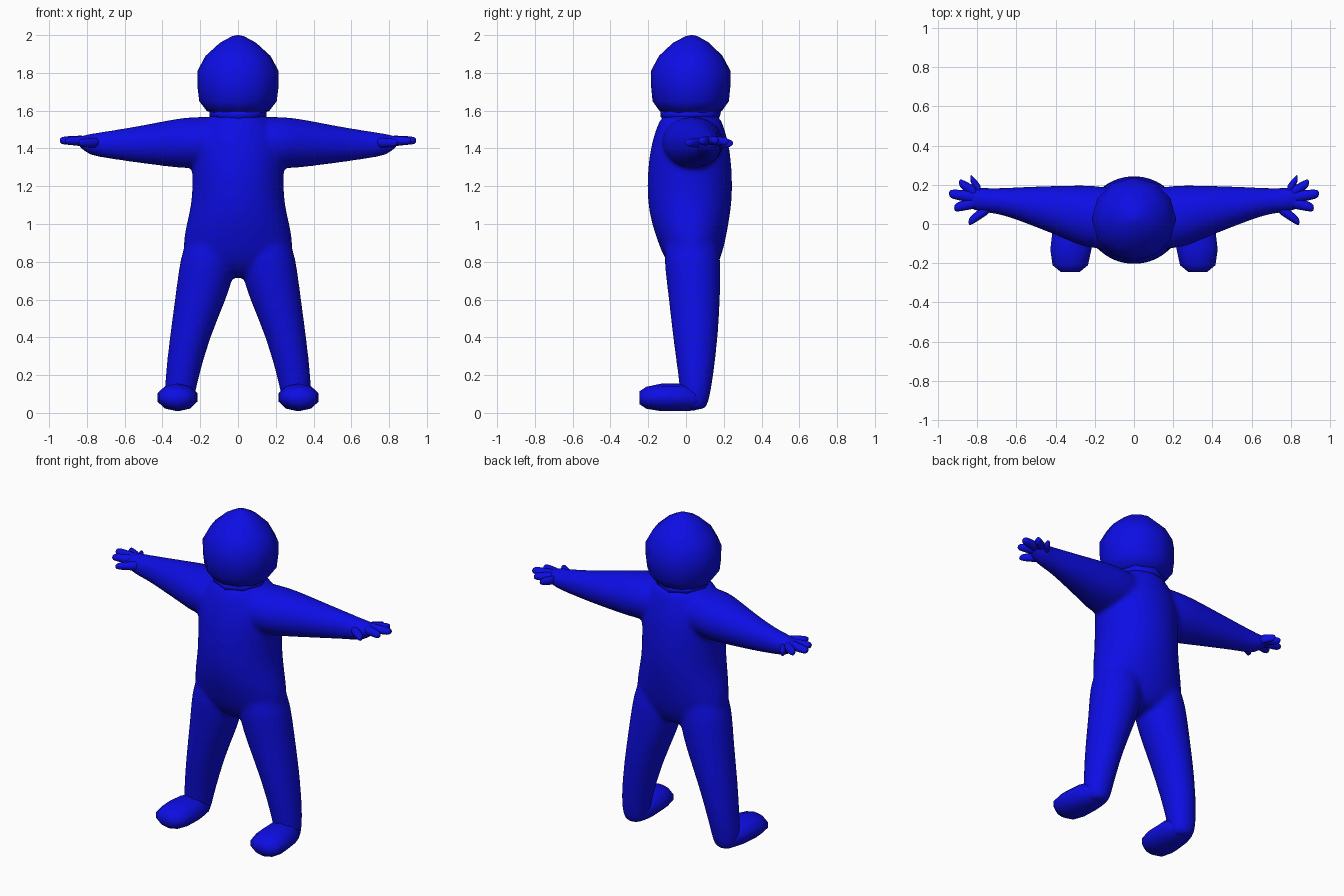
import bpy, bmesh, math

blue = bpy.data.materials.new("deep blue")
blue.diffuse_color = (0.004, 0.004, 0.78, 1)


def loft(bm, rings, axis, n, side=1, turn=0.0):
    """Closed tube; each ring is (position, centre u, radius u, centre v, radius v)."""
    rows = []
    for t, cu, ru, cv, rv in rings:
        row = []
        for i in range(n):
            a = 2 * math.pi * (i + turn) / n
            u, v = cu + ru * math.cos(a), cv + rv * math.sin(a)
            x, y, z = {"x": (t, u, v), "y": (u, t, v), "z": (u, v, t)}[axis]
            row.append(bm.verts.new((side * x, y, z)))
        rows.append(row)
    for a, b in zip(rows, rows[1:]):
        for i in range(n):
            j = (i + 1) % n
            bm.faces.new((a[i], a[j], b[j], b[i]))
    bm.faces.new(rows[0][::-1])
    bm.faces.new(rows[-1])


def finish(bm, name, subsurf=0, angle=180):
    bmesh.ops.recalc_face_normals(bm, faces=bm.faces)
    mesh = bpy.data.meshes.new(name)
    bm.to_mesh(mesh)
    bm.free()
    mesh.materials.append(blue)
    mesh.polygons.foreach_set("use_smooth", [True] * len(mesh.polygons))
    ob = bpy.data.objects.new(name, mesh)
    bpy.context.collection.objects.link(ob)
    if subsurf:
        m = ob.modifiers.new("round", "SUBSURF")
        m.levels = m.render_levels = subsurf
    return ob


# Body: torso, legs and arms melted into one soft skin
torso = [(0.71, 0, .10, .05, .08), (0.80, 0, .29, .035, .145), (0.90, 0, .295, .03, .178),
         (1.0, 0, .275, .022, .205), (1.1, 0, .25, .02, .223), (1.2, 0, .243, .02, .228),
         (1.3, 0, .245, .02, .223), (1.4, 0, .25, .022, .212), (1.5, 0, .22, .022, .185),
         (1.56, 0, .17, .025, .16), (1.58, 0, .14, .025, .14)]
leg = [(.015, .31, .05, .05, .05), (.04, .31, .075, .045, .072), (.15, .305, .087, .053, .088),
       (.4, .256, .107, .05, .122), (.6, .198, .138, .045, .137), (.75, .165, .152, .037, .15),
       (.88, .15, .145, .03, .15), (.98, .13, .10, .03, .11)]
arm = [(.05, .03, .13, 1.44, .11), (.12, .03, .16, 1.435, .135), (.25, .037, .165, 1.43, .14),
       (.35, .06, .137, 1.427, .128), (.5, .088, .106, 1.422, .103), (.6, .105, .084, 1.42, .088),
       (.7, .118, .065, 1.42, .072), (.78, .122, .064, 1.42, .06), (.82, .13, .062, 1.43, .04),
       (.85, .135, .05, 1.438, .022)]
bm = bmesh.new()
loft(bm, torso, "z", 24)
for s in (-1, 1):
    loft(bm, leg, "z", 20, s)
    loft(bm, arm, "x", 20, s)
body = finish(bm, "body", 1)
m = body.modifiers.new("melt", "REMESH")
m.mode = "VOXEL"
m.voxel_size = 0.012
m.use_smooth_shade = True
m = body.modifiers.new("soften", "SMOOTH")
m.factor = 0.5
m.iterations = 14

# Head: coarse rounded block
head = [(1.587, 0, .13, .025, .13), (1.598, 0, .165, .025, .165), (1.65, 0, .205, .025, .202),
        (1.73, 0, .215, .025, .21), (1.81, 0, .215, .025, .211), (1.89, 0, .172, .025, .168),
        (1.96, 0, .095, .027, .095), (1.995, 0, .03, .03, .03), (2.0, 0, .005, .03, .005)]
bm = bmesh.new()
loft(bm, head, "z", 12)
finish(bm, "head")

# Neck collar
bm = bmesh.new()
loft(bm, [(1.53, 0, .08, .022, .13), (1.57, 0, .15, .022, .158), (1.595, 0, .15, .025, .16)], "z", 8)
finish(bm, "neck")

# Feet: eight sided slippers
foot = [(-.245, .325, .05, .08, .035), (-.21, .325, .095, .08, .058), (-.13, .322, .11, .082, .073),
        (-.03, .315, .105, .082, .073), (.04, .31, .085, .078, .066), (.085, .31, .055, .07, .045)]
for s, side in ((-1, "left"), (1, "right")):
    bm = bmesh.new()
    loft(bm, foot, "y", 10, s, 0.5)
    finish(bm, "foot_" + side)

# Fingers: root and tip in plan, spread like a fan
fingers = [((.78, .165), (.835, .235), 1.428), ((.80, .155), (.893, .212), 1.438),
           ((.80, .135), (.945, .155), 1.442), ((.79, .115), (.918, .082), 1.44),
           ((.73, .09), (.845, .008), 1.43)]
for s, side in ((-1, "left"), (1, "right")):
    bm = bmesh.new()
    for (x0, y0), (x1, y1), z in fingers:
        rings = []
        for f, r in ((0, .024), (.15, .03), (.55, .026), (.85, .024), (1, .015)):
            rings.append((x0 + (x1 - x0) * f, y0 + (y1 - y0) * f, r * 1.15, z, r))
        loft(bm, rings, "x", 8, s)
    finish(bm, "fingers_" + side, 1)
